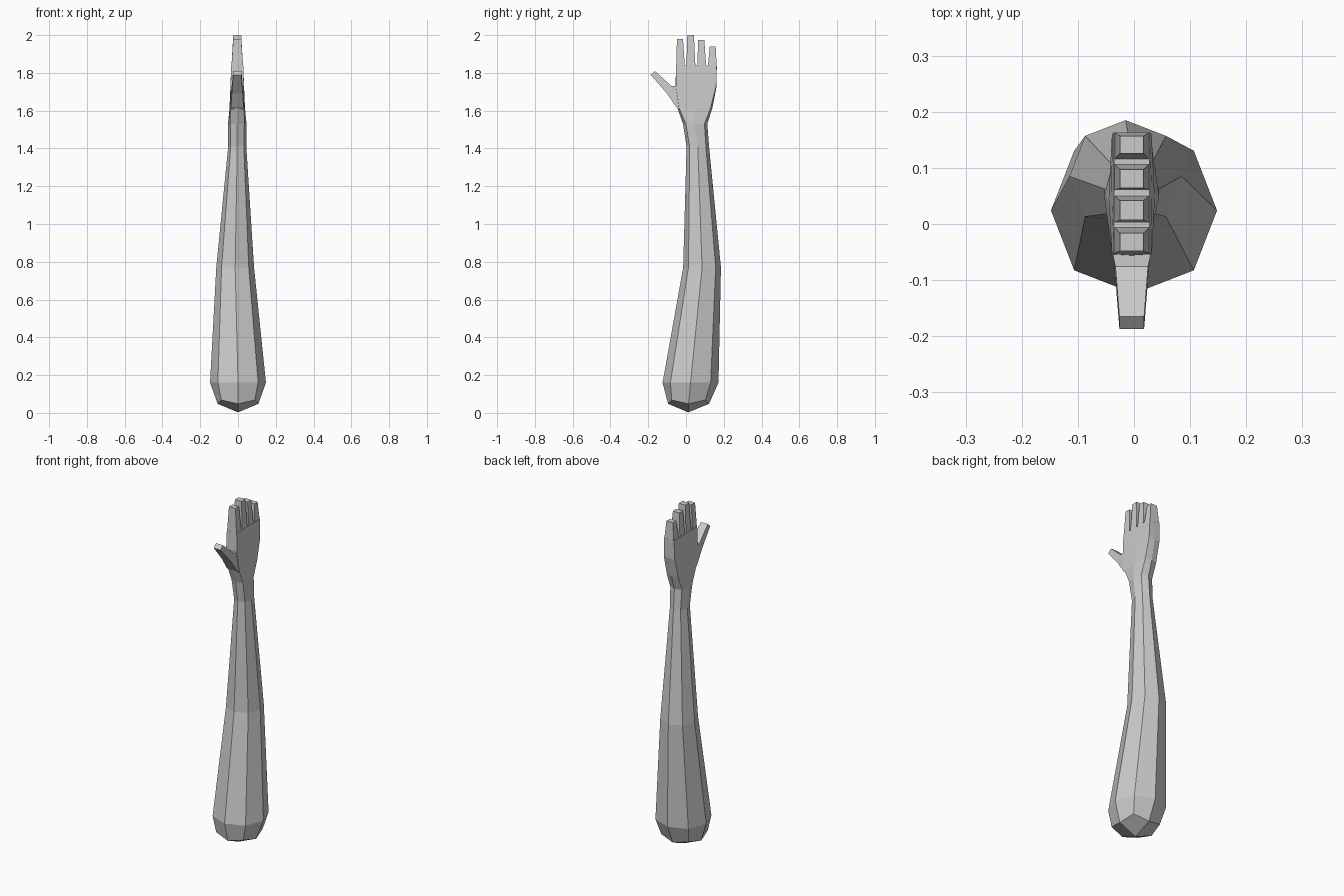
import bpy, bmesh, math

if "Cube" in bpy.data.objects:
    bpy.data.objects.remove(bpy.data.objects["Cube"])

skin = bpy.data.materials.new("light_grey")
skin.diffuse_color = (0.6, 0.6, 0.6, 1)
skin.use_nodes = True
skin.node_tree.nodes["Principled BSDF"].inputs["Base Color"].default_value = skin.diffuse_color


def loft(name, rings, tip=None):
    """Skin a list of equal-length point rings; the start closes on a tip or a cap."""
    bm = bmesh.new()
    rows = [[bm.verts.new(p) for p in ring] for ring in rings]
    n = len(rows[0])
    for a, b in zip(rows, rows[1:]):
        for i in range(n):
            j = (i + 1) % n
            bm.faces.new((a[i], a[j], b[j], b[i]))
    bm.faces.new(rows[-1])
    if tip:
        t = bm.verts.new(tip)
        for i in range(0, n, 2):  # blunt four-sided end
            bm.faces.new((t, rows[0][(i + 2) % n], rows[0][i + 1], rows[0][i]))
    else:
        bm.faces.new(rows[0][::-1])
    bmesh.ops.recalc_face_normals(bm, faces=bm.faces)
    mesh = bpy.data.meshes.new(name)
    bm.to_mesh(mesh)
    bm.free()
    mesh.materials.append(skin)
    obj = bpy.data.objects.new(name, mesh)
    bpy.context.collection.objects.link(obj)
    return obj


def octagon(z, cx, half_x, y0, y1, k=0.72, lift=0.0):
    """Eight points; k pushes the diagonal corners outwards, lift raises them."""
    cy, half_y = (y0 + y1) / 2, (y1 - y0) / 2
    pts = []
    for i in range(8):
        c = round(math.cos(i * math.pi / 4))
        s = round(math.sin(i * math.pi / 4))
        f = k if i % 2 else 1
        if i % 2:
            c, s = (1 if math.cos(i * math.pi / 4) > 0 else -1), (1 if math.sin(i * math.pi / 4) > 0 else -1)
        pts.append((cx + half_x * f * c, cy + half_y * f * s, z + (lift if i % 2 else 0)))
    return pts


def slab(half_x, p, q, cx=-0.004):
    """Rectangle across x between two (y, z) points."""
    return [(cx - half_x, *p), (cx + half_x, *p), (cx + half_x, *q), (cx - half_x, *q)]


# Forearm, wrist and palm
loft("arm_and_palm", [
    octagon(0.048, 0.0, 0.108, -0.095, 0.122, 0.82, 0.02),
    octagon(0.16, 0.0, 0.148, -0.124, 0.172),
    octagon(0.77, -0.015, 0.1, -0.015, 0.185),
    octagon(1.41, -0.004, 0.048, 0.003, 0.122),
    octagon(1.53, -0.004, 0.049, -0.016, 0.113, 0.76),
    octagon(1.615, -0.004, 0.041, -0.046, 0.14, 0.9),
    octagon(1.73, -0.004, 0.036, -0.056, 0.162, 0.98),
    octagon(1.84, -0.004, 0.032, -0.052, 0.163, 1.0),
], tip=(0, 0.012, 0.003))

# Fingers: base span, tip span, tip height
fingers = {
    "index_finger": (-0.052, -0.006, -0.048, -0.016, 1.98),
    "middle_finger": (0.002, 0.050, 0.007, 0.042, 2.0),
    "ring_finger": (0.060, 0.107, 0.064, 0.097, 1.975),
    "little_finger": (0.115, 0.163, 0.126, 0.157, 1.94),
}
for name, (b0, b1, t0, t1, top) in fingers.items():
    loft(name, [slab(0.031, (b0, 1.83), (b1, 1.83)),
                slab(0.021, (t0, top), (t1, top))])

# Thumb, growing out of the palm's front edge
loft("thumb", [
    slab(0.034, (-0.03, 1.60), (-0.04, 1.73)),
    slab(0.033, (-0.052, 1.62), (-0.058, 1.73)),
    slab(0.029, (-0.10, 1.69), (-0.076, 1.73)),
    slab(0.022, (-0.187, 1.79), (-0.165, 1.81)),
])
